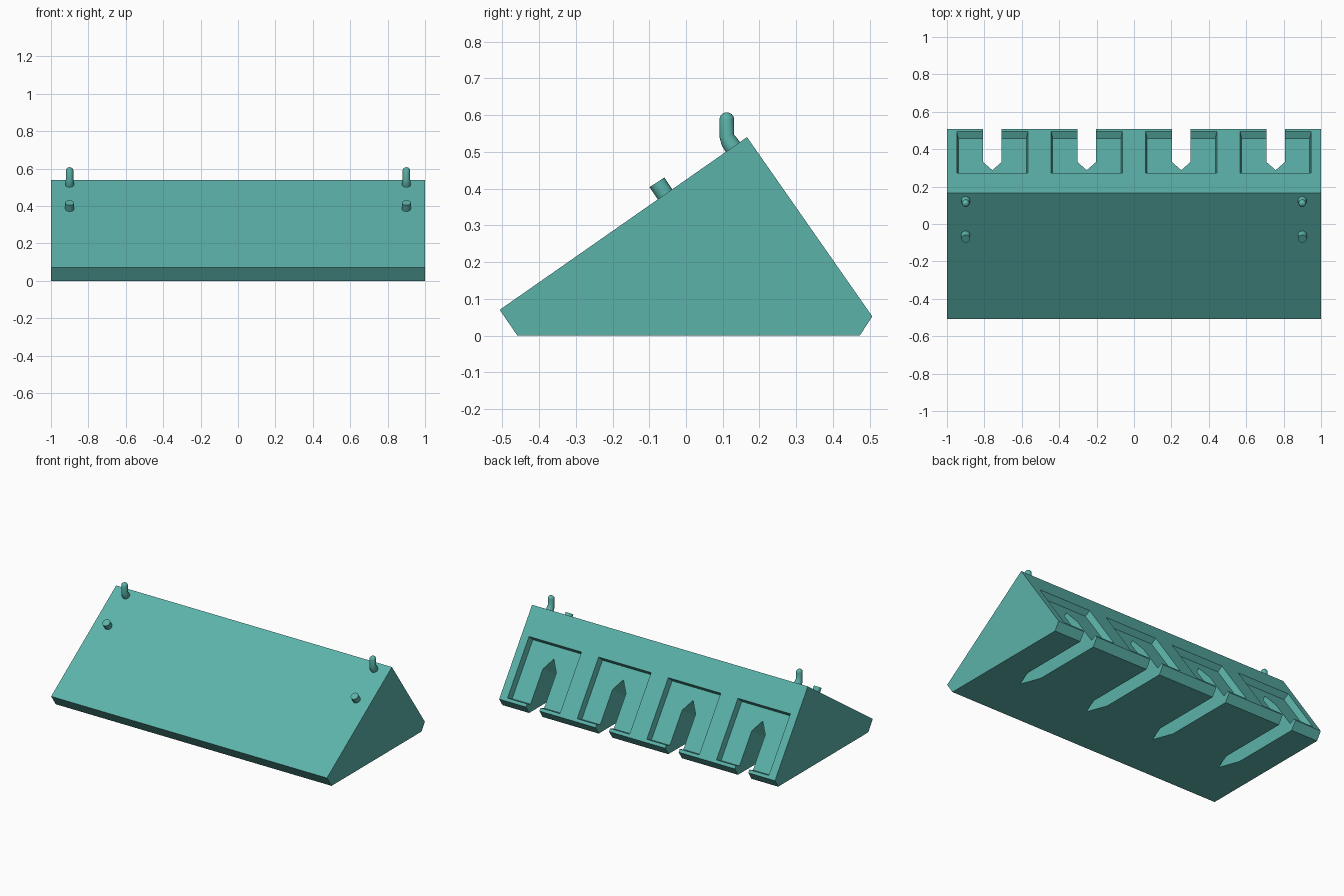
import bpy, bmesh
from math import radians, sin, cos, sqrt
from mathutils import Vector

if "Cube" in bpy.data.objects:
    bpy.data.objects.remove(bpy.data.objects["Cube"])

TILT = radians(35)
CORNER = Vector((0, 0.507, 0.052))                 # lower edge of the back face
UP = Vector((0, -sin(TILT), cos(TILT)))            # up along the back face
OUT = Vector((0, cos(TILT), sin(TILT)))            # out of the back face
BAY_X = (-0.7575, -0.2525, 0.2525, 0.7575)

teal = bpy.data.materials.new("teal")
teal.diffuse_color = (0.105, 0.45, 0.40, 1)
teal.use_nodes = True
teal.node_tree.nodes["Principled BSDF"].inputs["Base Color"].default_value = teal.diffuse_color


def add_loft(bm, start, end):
    """Closed solid between two matching polygons."""
    a = [bm.verts.new(p) for p in start]
    b = [bm.verts.new(p) for p in end]
    bm.faces.new(a)
    bm.faces.new(b[::-1])
    n = len(a)
    for i in range(n):
        bm.faces.new((a[i], b[i], b[(i + 1) % n], a[(i + 1) % n]))


def make_object(name, bm):
    bmesh.ops.recalc_face_normals(bm, faces=bm.faces)
    mesh = bpy.data.meshes.new(name)
    bm.to_mesh(mesh)
    bm.free()
    mesh.materials.append(teal)
    obj = bpy.data.objects.new(name, mesh)
    bpy.context.collection.objects.link(obj)
    return obj


def bay_cutter(name, outline, depth, draft=0.0):
    """Repeat an outline drawn on the back face at every bay; draft narrows it with depth."""
    mid = sum(u for _, u in outline) / len(outline)

    def ring(cx, v):
        s = 1 - draft * v
        return [CORNER + Vector((cx + x * s, 0, 0)) + UP * (mid + (u - mid) * s) - OUT * v
                for x, u in outline]

    bm = bmesh.new()
    for cx in BAY_X:
        add_loft(bm, ring(cx, -0.03), ring(cx, depth))
    obj = make_object(name, bm)
    obj.hide_render = True
    return obj


def tube(name, x, path):
    """Round rod through (y, z, radius) points."""
    curve = bpy.data.curves.new(name, 'CURVE')
    curve.dimensions = '3D'
    curve.bevel_depth = 1.0
    curve.bevel_resolution = 8
    curve.use_fill_caps = True
    curve.materials.append(teal)
    spline = curve.splines.new('POLY')
    spline.points.add(len(path) - 1)
    for p, (y, z, r) in zip(spline.points, path):
        p.co = (x, y, z, 1)
        p.radius = r
    obj = bpy.data.objects.new(name, curve)
    bpy.context.collection.objects.link(obj)
    bpy.ops.object.select_all(action='DESELECT')
    obj.select_set(True)
    bpy.context.view_layer.objects.active = obj
    bpy.ops.object.convert(target='MESH')
    bpy.ops.object.shade_smooth_by_angle(angle=radians(40))


# Wedge body
profile = [(-0.507, 0.07), (-0.459, 0), (0.473, 0), (0.507, 0.052), (0.166, 0.54)]
bm = bmesh.new()
add_loft(bm, [(-1, y, z) for y, z in profile], [(1, y, z) for y, z in profile])
body = make_object("wedge_body", bm)

# Square recesses with drafted walls, and pointed slots running through to the underside
recess = [(-0.19, 0.02), (0.19, 0.02), (0.19, 0.409), (-0.19, 0.409)]
slot = [(-0.049, -0.2), (0.049, -0.2), (0.049, 0.25), (0, 0.325), (-0.049, 0.25)]
bpy.context.view_layer.objects.active = body
for cutter in (bay_cutter("recess_cutter", recess, 0.04, draft=1.05),
               bay_cutter("slot_cutter", slot, 1.0)):
    mod = body.modifiers.new("cut", 'BOOLEAN')
    mod.operation = 'DIFFERENCE'
    mod.solver = 'EXACT'
    mod.object = cutter
    bpy.ops.object.modifier_apply(modifier=mod.name)
    bpy.data.objects.remove(cutter)

# Straight pegs and bent hooks with domed tips on the front slope
peg = [(-0.048, 0.370, 0.024), (-0.079, 0.417, 0.024)]
hook = [(0.140, 0.495, 0.024), (0.118, 0.527, 0.023), (0.111, 0.543, 0.020), (0.111, 0.588, 0.020)]
for i in range(1, 5):
    h = sin(radians(22.3 * i))
    hook.append((0.111, 0.588 + 0.0195 * h, 0.020 * sqrt(1 - h * h)))
for side, x in (("left", -0.9), ("right", 0.9)):
    tube(side + "_peg", x, peg)
    tube(side + "_hook", x, hook)
